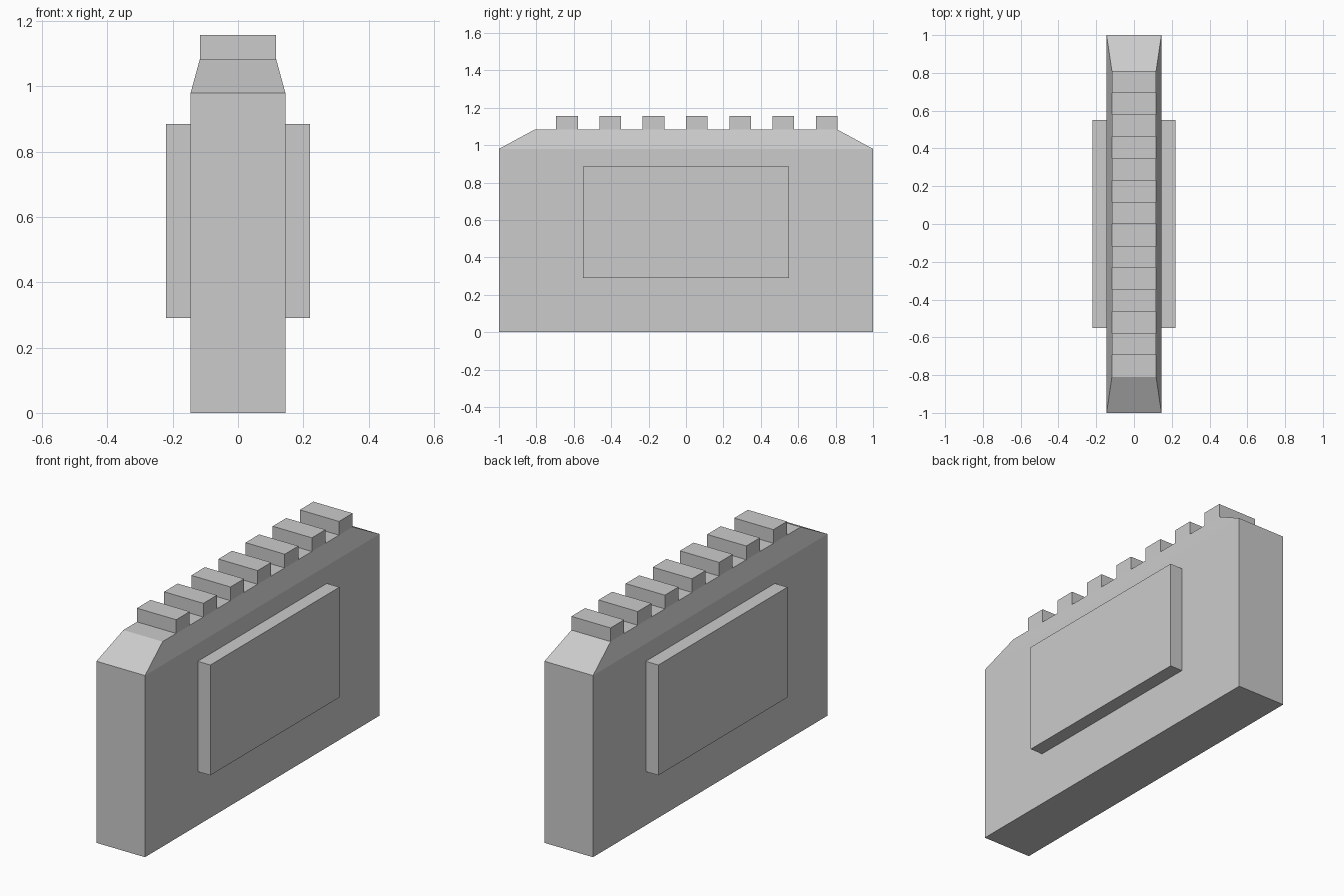
import bpy, bmesh

if "Cube" in bpy.data.objects:
    bpy.data.objects.remove(bpy.data.objects["Cube"])

BODY_X, BODY_Z = 0.145, 0.98      # straight lower block
TOP_X, TOP_Y, TOP_Z = 0.117, 0.81, 1.083  # chamfered crown
TOOTH_Z = 1.157
CELLS = 14                        # tooth / gap cells along the crown


def finish(bm, name):
    bmesh.ops.recalc_face_normals(bm, faces=bm.faces)
    me = bpy.data.meshes.new(name)
    bm.to_mesh(me)
    bm.free()
    ob = bpy.data.objects.new(name, me)
    bpy.context.collection.objects.link(ob)
    return ob


def rect(bm, hx, y0, y1, z):
    return [bm.verts.new(p) for p in
            ((-hx, y0, z), (hx, y0, z), (hx, y1, z), (-hx, y1, z))]


# Body block: three stacked rectangles joined by walls
bm = bmesh.new()
rings = [rect(bm, BODY_X, -1, 1, 0), rect(bm, BODY_X, -1, 1, BODY_Z),
         rect(bm, TOP_X, -TOP_Y, TOP_Y, TOP_Z)]
for lo, hi in zip(rings, rings[1:]):
    for i in range(4):
        j = (i + 1) % 4
        bm.faces.new((lo[i], lo[j], hi[j], hi[i]))
bm.faces.new(rings[0])
top = bm.faces.new(rings[2])

# Split the crown into cells, then raise every second one as a tooth
long_edges = [e for e in top.edges
              if abs(e.verts[0].co.y - e.verts[1].co.y) > 1]
bmesh.ops.subdivide_edges(bm, edges=long_edges, cuts=CELLS - 1)
bm.normal_update()
cells = sorted((f for f in bm.faces
                if all(abs(v.co.z - TOP_Z) < 1e-4 for v in f.verts)),
               key=lambda f: f.calc_center_median().y)
ext = bmesh.ops.extrude_discrete_faces(bm, faces=cells[1::2])
for f in ext["faces"]:
    for v in f.verts:
        v.co.z = TOOTH_Z
finish(bm, "toothed_body")

# Raised side panel, mirrored to the other side
bm = bmesh.new()
bmesh.ops.create_cube(bm, size=1)
for v in bm.verts:
    v.co.x = 0.22 if v.co.x > 0 else BODY_X - 0.005
    v.co.y *= 1.1
    v.co.z = 0.885 if v.co.z > 0 else 0.29
panel = finish(bm, "side_panel")
mirror = panel.modifiers.new("Mirror", "MIRROR")
mirror.use_mirror_merge = False
